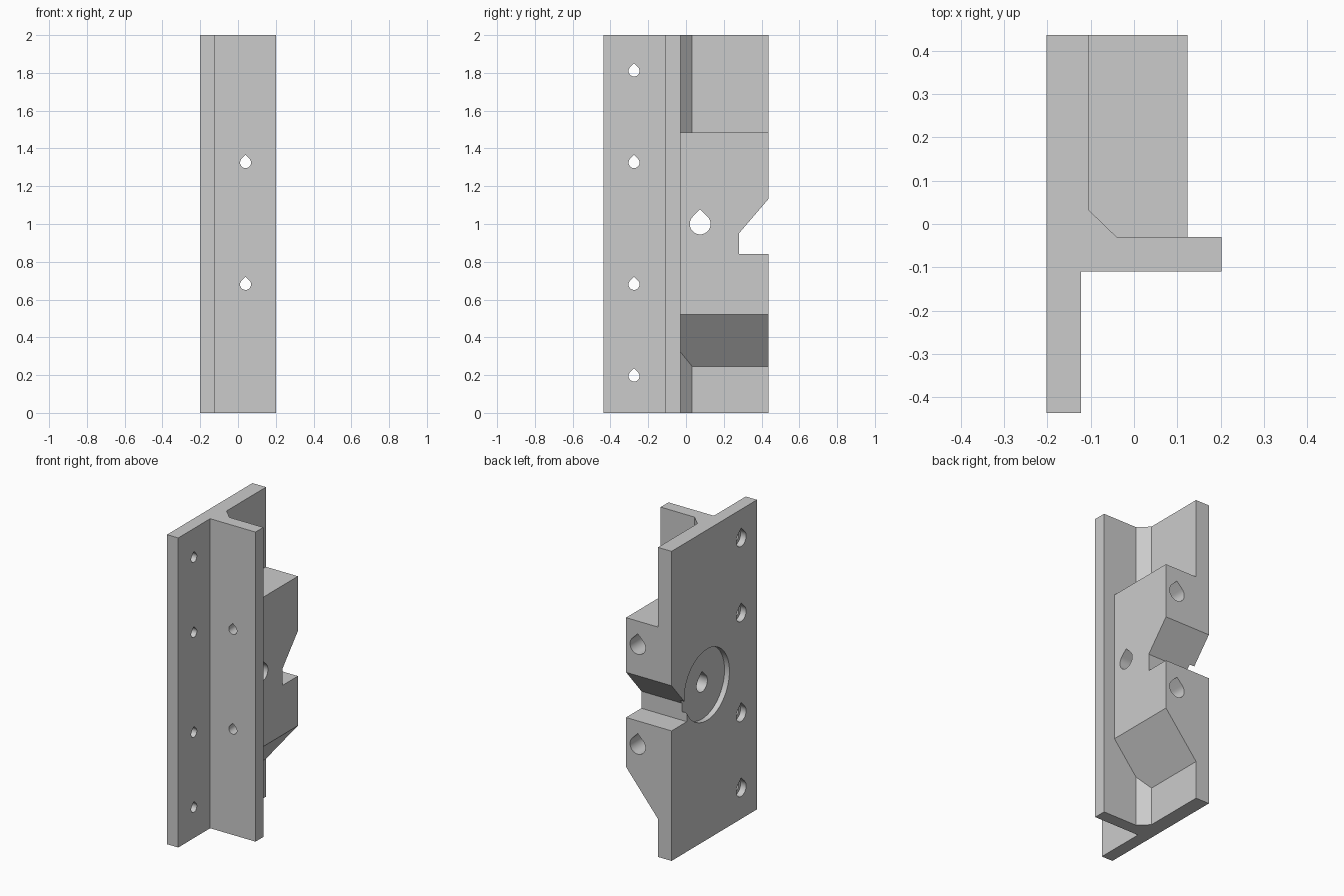
import bpy, bmesh, math
from mathutils import Vector

cube = bpy.data.objects.get("Cube")
if cube:
    bpy.data.objects.remove(cube, do_unlink=True)

grey = bpy.data.materials.new("plain grey")
grey.use_nodes = True
grey.diffuse_color = (0.6, 0.6, 0.6, 1)
grey.node_tree.nodes["Principled BSDF"].inputs["Base Color"].default_value = (0.6, 0.6, 0.6, 1)


def prism(name, points, axis, start, end):
    """Extrude a closed 2D profile along x, y or z."""
    place = {"x": lambda a, b, d: (d, a, b),
             "y": lambda a, b, d: (a, d, b),
             "z": lambda a, b, d: (a, b, d)}[axis]
    bm = bmesh.new()
    face = bm.faces.new([bm.verts.new(place(a, b, start)) for a, b in points])
    out = bmesh.ops.extrude_face_region(bm, geom=[face])
    moved = [v for v in out["geom"] if isinstance(v, bmesh.types.BMVert)]
    bmesh.ops.translate(bm, verts=moved, vec=Vector(place(0, 0, end - start)))
    bmesh.ops.recalc_face_normals(bm, faces=bm.faces)
    mesh = bpy.data.meshes.new(name)
    bm.to_mesh(mesh)
    bm.free()
    mesh.materials.append(grey)
    obj = bpy.data.objects.new(name, mesh)
    bpy.context.collection.objects.link(obj)
    return obj


def circle(a, b, r, n=64):
    return [(a + r * math.cos(math.tau * i / n), b + r * math.sin(math.tau * i / n))
            for i in range(n)]


def teardrop(a, b, r, n=28):
    """Round hole with a pointed roof."""
    arc = [math.radians(135 + 270 * i / n) for i in range(n + 1)]
    return [(a + r * math.cos(t), b + r * math.sin(t)) for t in arc] + [(a, b + r * math.sqrt(2))]


def combine(target, tool, operation):
    """Apply a boolean and remove the tool."""
    tool.hide_render = True
    mod = target.modifiers.new(tool.name, "BOOLEAN")
    mod.operation, mod.solver, mod.object = operation, "EXACT", tool
    bpy.context.view_layer.objects.active = target
    bpy.ops.object.modifier_apply(modifier=mod.name)
    bpy.data.objects.remove(tool, do_unlink=True)


# Side plate and cross flange with a chamfered inner corner
bracket = prism("mounting_bracket", [
    (-0.202, -0.436), (-0.122, -0.436), (-0.122, -0.11), (0.202, -0.11), (0.202, -0.03),
    (-0.04, -0.03), (-0.105, 0.033), (-0.105, 0.436), (-0.202, 0.436)], "z", 0, 2)

# Thick block with a sloping underside
combine(bracket, prism("block", [
    (-0.15, 0.191), (0.123, 0.52), (0.123, 1.485), (-0.15, 1.485)], "y", -0.07, 0.436), "UNION")

# Notch in the rear edge
combine(bracket, prism("notch", [
    (0.28, 0.84), (0.6, 0.84), (0.6, 1.323), (0.28, 0.95)], "x", -0.5, 0.5), "DIFFERENCE")

# Round recess and pivot hole
combine(bracket, prism("recess", circle(0.075, 1.0, 0.23), "x", -0.5, -0.167), "DIFFERENCE")
combine(bracket, prism("pivot_hole", teardrop(0.075, 1.0, 0.055), "x", -0.5, 0.5), "DIFFERENCE")

# Counterbored screw holes in the side plate
for z in (0.195, 0.68, 1.325, 1.81):
    combine(bracket, prism("plate_hole", teardrop(-0.275, z, 0.029), "x", -0.5, 0), "DIFFERENCE")
    combine(bracket, prism("plate_bore", teardrop(-0.275, z, 0.05), "x", -0.5, -0.162), "DIFFERENCE")

# Counterbored screw holes through the flange and block
for z in (0.68, 1.325):
    combine(bracket, prism("flange_hole", teardrop(0.04, z, 0.029), "y", -0.3, 0.1), "DIFFERENCE")
    combine(bracket, prism("block_bore", teardrop(0.04, z, 0.055), "y", -0.035, 0.6), "DIFFERENCE")

# Smooth the round walls, keep edges sharp
bpy.ops.object.select_all(action="DESELECT")
bracket.select_set(True)
bpy.context.view_layer.objects.active = bracket
bpy.ops.object.shade_smooth_by_angle(angle=math.radians(30))
